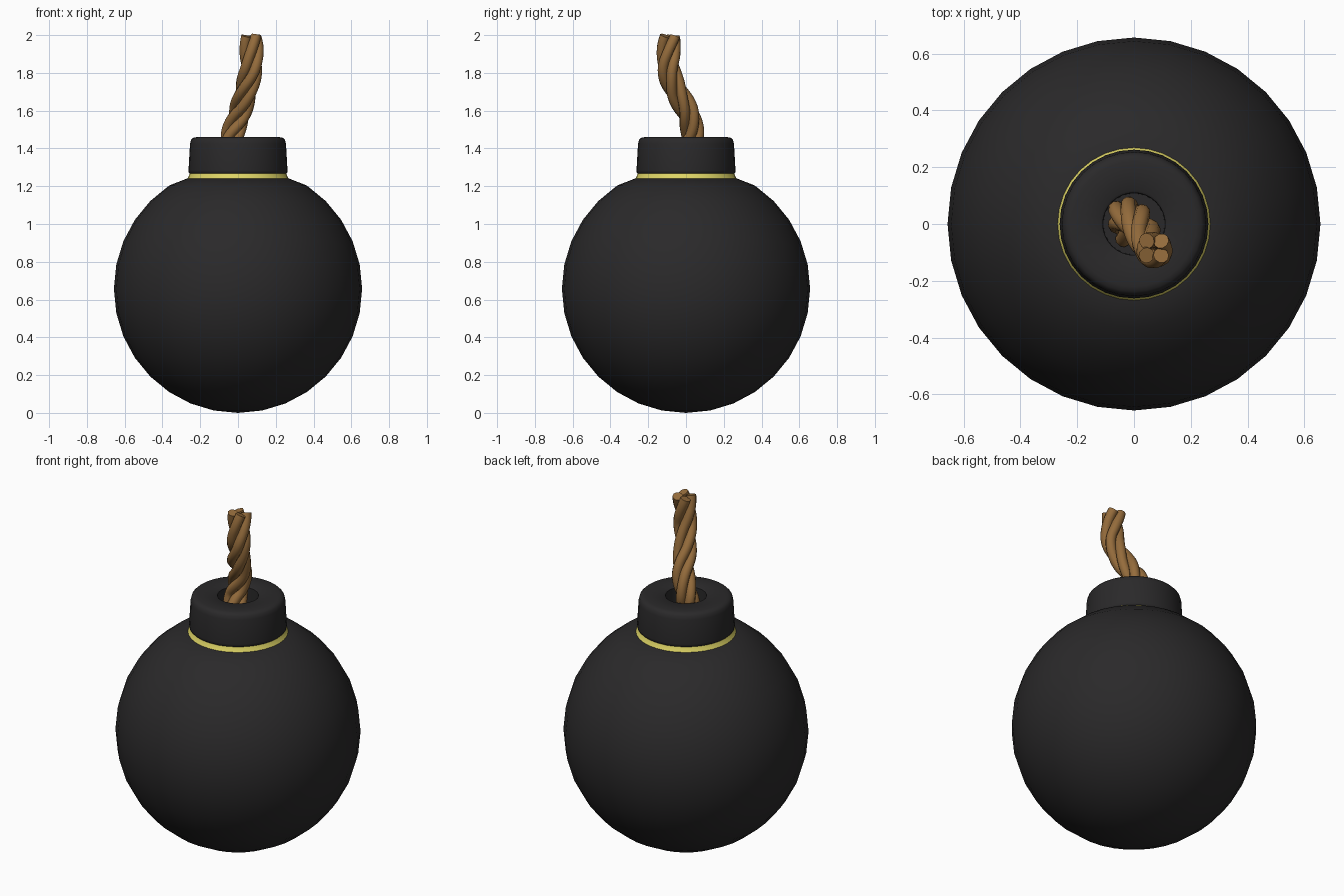
import bpy, bmesh, math
from mathutils import Vector

if "Cube" in bpy.data.objects:
    bpy.data.objects.remove(bpy.data.objects["Cube"])


def material(name, rgb):
    m = bpy.data.materials.new(name)
    m.diffuse_color = (*rgb, 1)
    m.use_nodes = True
    m.node_tree.nodes["Principled BSDF"].inputs["Base Color"].default_value = m.diffuse_color
    return m


black = material("black_iron", (0.023, 0.022, 0.023))
yellow = material("yellow_trim", (0.72, 0.65, 0.13))
brown = material("brown_rope", (0.30, 0.15, 0.045))


def lathe(name, profile, mat, angle, segs=32):
    """Revolve (radius, z) points around z; radius 0 becomes a pole."""
    bm = bmesh.new()
    verts = [bm.verts.new((r, 0, z)) for r, z in profile]
    edges = [bm.edges.new(p) for p in zip(verts, verts[1:])]
    bmesh.ops.spin(bm, geom=verts + edges, axis=(0, 0, 1), cent=(0, 0, 0),
                   angle=math.tau, steps=segs)
    bmesh.ops.remove_doubles(bm, verts=bm.verts, dist=1e-4)
    bmesh.ops.recalc_face_normals(bm, faces=bm.faces)
    me = bpy.data.meshes.new(name)
    bm.to_mesh(me)
    bm.free()
    ob = bpy.data.objects.new(name, me)
    bpy.context.collection.objects.link(ob)
    me.materials.append(mat)
    me.shade_smooth()
    me.set_sharp_from_angle(angle=math.radians(angle))
    return ob


# Round body: 16-ring sphere whose top flattens into a neck
R = 0.657
sphere = [(R * math.sin(i * math.pi / 16), R - R * math.cos(i * math.pi / 16))
          for i in range(14)]
lathe("body", sphere + [(0.27, 1.241), (0.0, 1.241)], black, 50)

# Yellow collar between body and cap
lathe("collar", [(0.272, 1.237), (0.262, 1.25), (0.254, 1.275)], yellow, 50)

# Cap with rounded rims and a fuse hole
lathe("cap", [(0.0, 1.266), (0.255, 1.266), (0.261, 1.272), (0.262, 1.285),
              (0.254, 1.425), (0.249, 1.445), (0.238, 1.456), (0.22, 1.46),
              (0.118, 1.46), (0.11, 1.454), (0.108, 1.32), (0.0, 1.32)],
      black, 50)

# Rope fuse: four strands twisted around a bent centre line
path = [Vector(p) for p in (
    (-0.02, -0.05, 1.23), (-0.02, -0.025, 1.32), (-0.03, 0.01, 1.39),
    (-0.03, 0.035, 1.47), (0.01, 0.01, 1.59), (0.04, -0.05, 1.70),
    (0.068, -0.09, 1.81), (0.072, -0.093, 1.90), (0.07, -0.085, 1.993),
    (0.068, -0.075, 2.08))]


def smooth_path(pts, n=8):
    out = []
    for a, b, c, d in zip(pts, pts[1:], pts[2:], pts[3:]):
        for k in range(n):
            t = k / n
            out.append(0.5 * (2 * b + (c - a) * t + (2 * a - 5 * b + 4 * c - d) * t ** 2
                              + (3 * b - a - 3 * c + d) * t ** 3))
    return out + [pts[-2]]


centre = smooth_path(path)
dist = [0.0]
for p, q in zip(centre, centre[1:]):
    dist.append(dist[-1] + (q - p).length)

PITCH, OFFSET, STRAND = 0.60, 0.036, 0.028
curve = bpy.data.curves.new("fuse_rope", "CURVE")
curve.dimensions = "3D"
curve.bevel_depth = STRAND
curve.bevel_resolution = 3
curve.use_fill_caps = True
for s in range(4):
    spline = curve.splines.new("POLY")
    spline.points.add(len(centre) - 1)
    spline.use_smooth = True
    for i, p in enumerate(centre):
        tan = (centre[min(i + 1, len(centre) - 1)] - centre[max(i - 1, 0)]).normalized()
        v = tan.cross(Vector((1, 0, 0))).normalized()
        u = v.cross(tan)
        a = math.pi / 4 + s * math.pi / 2 + math.tau * (dist[i] - dist[-1]) / PITCH
        spline.points[i].co = (*(p + OFFSET * (math.cos(a) * u + math.sin(a) * v)), 1)
rope = bpy.data.objects.new("fuse_rope", curve)
bpy.context.collection.objects.link(rope)
curve.materials.append(brown)
bpy.context.view_layer.objects.active = rope
rope.select_set(True)
bpy.ops.object.convert(target="MESH")
rope = bpy.context.object
rope.name = "fuse_rope"
bpy.ops.object.shade_smooth_by_angle(angle=math.radians(50))
